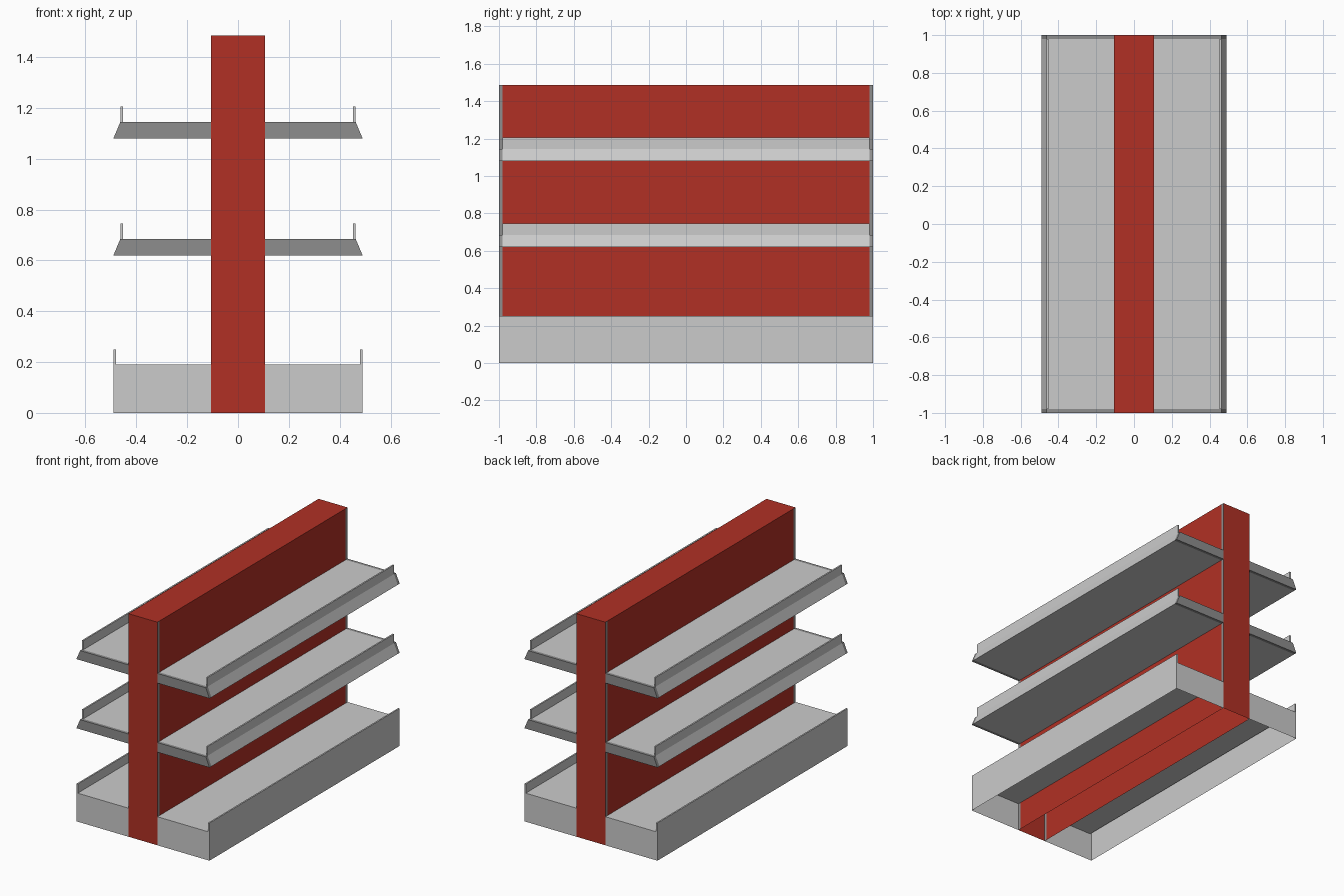
import bpy, bmesh

if "Cube" in bpy.data.objects:
    bpy.data.objects.remove(bpy.data.objects["Cube"])


def material(name, color):
    m = bpy.data.materials.new(name)
    m.diffuse_color = color
    m.use_nodes = True
    m.node_tree.nodes["Principled BSDF"].inputs["Base Color"].default_value = m.diffuse_color
    return m


RED = material("red_paint", (0.44, 0.03, 0.018, 1))
DARK = material("dark_grey", (0.27, 0.27, 0.27, 1))
COL, DEPTH, END, POST = 0.107, 0.49, 1.0, 0.98   # column half width, shelf reach, ends


def prism(name, profile, y0, y1, mats=(), drop=None, mirror=(True, False)):
    """Extrude an xz profile along y, drop hidden or open faces, then mirror."""
    bm = bmesh.new()
    face = bm.faces.new([bm.verts.new((x, y0, z)) for x, z in profile])
    ext = bmesh.ops.extrude_face_region(bm, geom=[face], use_keep_orig=True)
    verts = [v for v in ext["geom"] if isinstance(v, bmesh.types.BMVert)]
    bmesh.ops.translate(bm, verts=verts, vec=(0, y1 - y0, 0))
    bmesh.ops.recalc_face_normals(bm, faces=bm.faces)
    if drop:
        bm.normal_update()
        gone = [f for f in bm.faces if drop(f.calc_center_median(), f.normal)]
        bmesh.ops.delete(bm, geom=gone, context='FACES')
    me = bpy.data.meshes.new(name)
    bm.to_mesh(me)
    bm.free()
    ob = bpy.data.objects.new(name, me)
    bpy.context.collection.objects.link(ob)
    for m in mats:
        me.materials.append(m)
    if any(mirror):
        mod = ob.modifiers.new("mirror", 'MIRROR')
        mod.use_axis = (mirror[0], mirror[1], False)
        mod.use_mirror_merge = False
    return ob


# Central column: hollow, open below, dark strips at the ends of its long sides
column = prism("column", [(-COL, 0), (COL, 0), (COL, 1.485), (-COL, 1.485)],
               -END, END, (RED, DARK), lambda c, n: n.z < -0.9, (False, False))
bm = bmesh.new()
bm.from_mesh(column.data)
for y in (-POST, POST):
    bmesh.ops.bisect_plane(bm, geom=bm.verts[:] + bm.edges[:] + bm.faces[:],
                           plane_co=(0, y, 0), plane_no=(0, 1, 0))
for f in bm.faces:
    c = f.calc_center_median()
    if abs(f.normal.x) > 0.9 and abs(c.y) > POST:
        f.material_index = 1
bm.to_mesh(column.data)
bm.free()

# Base trays: open below, with a raised front lip
prism("base_tray", [(COL, 0), (DEPTH, 0), (DEPTH, 0.25), (DEPTH - 0.01, 0.25),
                    (DEPTH - 0.01, 0.19), (COL, 0.19)], -END, END,
      drop=lambda c, n: n.z < -0.9 or n.x < -0.9 and c.x < 0.2)

# Shelves with sloped fronts, upright lips and dark end brackets
for label, z in (("lower", 0.62), ("upper", 1.08)):
    board = [(COL, z), (DEPTH, z), (0.463, z + 0.064), (COL, z + 0.064)]
    prism(label + "_shelf", board, -POST, POST,
          drop=lambda c, n: n.x < -0.9 or abs(n.y) > 0.9)
    prism(label + "_bracket", board, POST, END, (DARK,),
          lambda c, n: n.x < -0.9, (True, True))
    prism(label + "_shelf_lip", [(0.453, z + 0.064), (0.463, z + 0.064),
                                 (0.463, z + 0.125), (0.453, z + 0.125)], -POST, POST)
